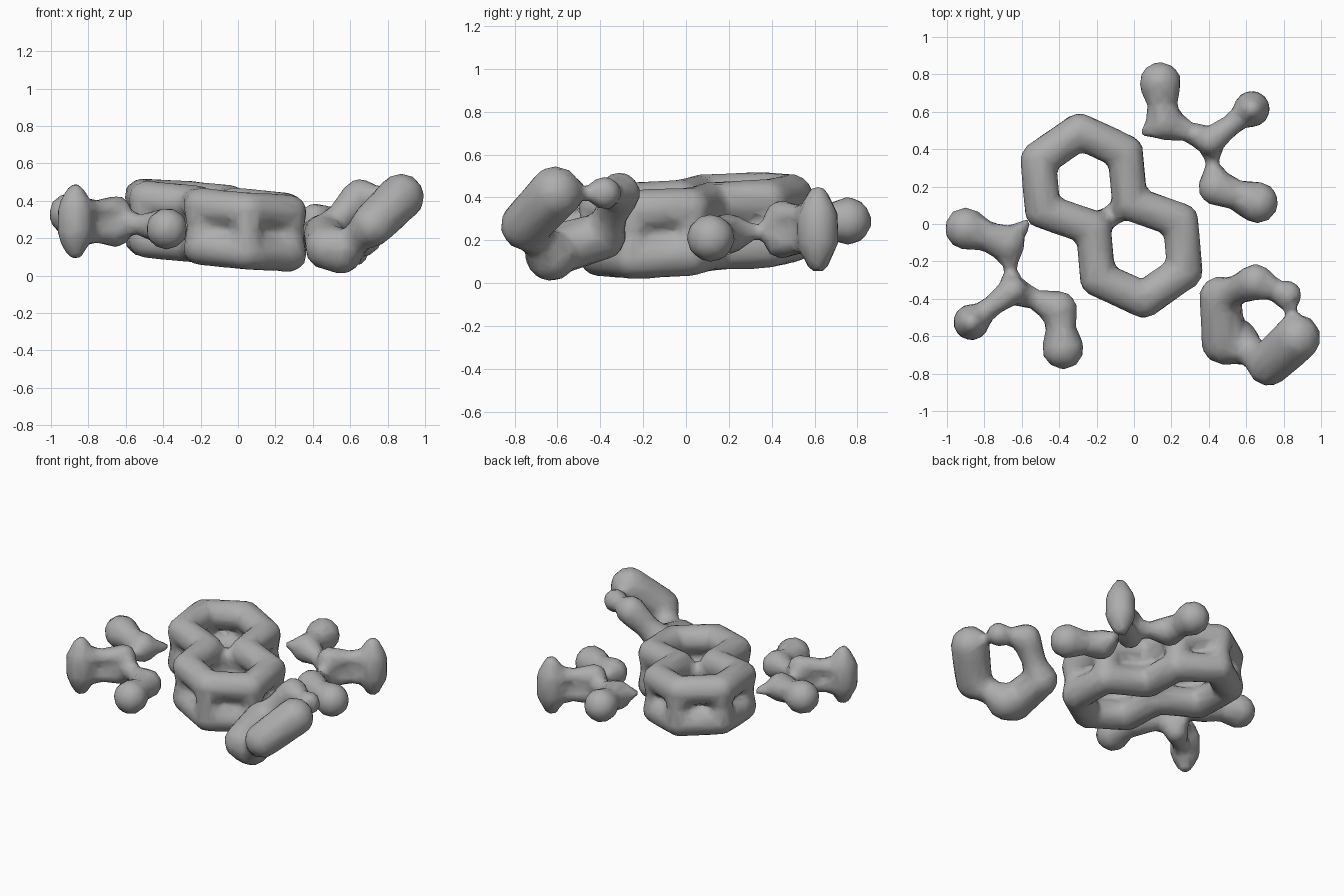
import bpy, bmesh, math
from mathutils import Vector, Matrix

cube = bpy.data.objects.get("Cube")
if cube:
    bpy.data.objects.remove(cube, do_unlink=True)

colour = (.42, .42, .42, 1)
grey = bpy.data.materials.new("mid_grey")
grey.use_nodes = True
grey.diffuse_color = colour
grey.node_tree.nodes["Principled BSDF"].inputs["Base Color"].default_value = colour

# Shared bead radii and the point about which the symmetric parts are arranged
hair, thin, slim, full, fat = .03, .055, .08, .1, .115
centre = Vector((-.12, .045, .27))
up = Vector((0, 0, 1))


def strand(bm, *beads, closed=False):
    """Lay overlapping beads along a path of (point, radius) pairs."""
    following = beads[1:] + beads[:1] if closed else beads[1:]
    for (start, start_radius), (end, end_radius) in zip(beads, following):
        steps = max(1, math.ceil((end - start).length / .025))
        for step in range(steps + 1):
            t = step / steps
            radius = start_radius + (end_radius - start_radius) * t
            bmesh.ops.create_icosphere(bm, subdivisions=2, radius=radius,
                                       matrix=Matrix.Translation(start.lerp(end, t)))


def fuse(name, bm):
    """Melt the beads into one soft low-poly skin."""
    mesh = bpy.data.meshes.new(name)
    bm.to_mesh(mesh)
    bm.free()
    mesh.materials.append(grey)
    ob = bpy.data.objects.new(name, mesh)
    bpy.context.scene.collection.objects.link(ob)
    skin = ob.modifiers.new("skin", 'REMESH')
    skin.mode = 'VOXEL'
    skin.voxel_size = .022
    skin.use_smooth_shade = True
    soften = ob.modifiers.new("soften", 'SMOOTH')
    soften.iterations = 2
    facets = ob.modifiers.new("facets", 'DECIMATE')
    facets.ratio = .16


def on_plane(distance, degrees):
    """Polar offset on the gently tilted plane of the double ring."""
    angle = math.radians(degrees)
    x, y = distance * math.cos(angle), distance * math.sin(angle)
    return Vector((x, y, .04 * y - .08 * x))


# Double ring: the outline of two joined hexagons, doubled above and below
def double_ring():
    bm = bmesh.new()
    radius, axis = .27, 125
    corners = []
    for heading in (axis, axis + 180):
        middle = centre + on_plane(radius * math.cos(math.pi / 6), heading + 4)
        corners += [middle + on_plane(radius, heading + turn) for turn in range(-150, 91, 60)]
    lift = up * .11
    for layer in (lift, -lift):
        strand(bm, *[(corner + layer, full) for corner in corners], closed=True)
        # Sunken bridge between the two openings
        strand(bm, (corners[0] + layer, slim), (centre + layer * .4, thin), (corners[5] + layer, slim))
    # Posts at the corners
    for corner in corners:
        strand(bm, (corner - lift, full), (corner, slim), (corner + lift, full))
    fuse("double_ring", bm)


# Branched side groups: two lobed arms and an upright bar around a hub,
# repeated point for point through the centre; a fine tip touches the ring
def branch(name, sign, touch):
    def place(x, y, z):
        return centre + sign * Vector((x, y, z))

    hub = place(.53, .4, -.02)
    bar = place(.75, .57, -.02)
    back_knot, back_tip = place(.28, .5, .01), place(.26, .71, .02)
    side_neck = place(.54, .28, -.03)
    side_knot, side_tip = place(.56, .15, -.04), place(.78, .07, -.06)
    bm = bmesh.new()

    # Arm beside the ring
    strand(bm, (hub, slim), (hub.lerp(back_knot, .5), thin), (back_knot, full),
           (back_knot.lerp(back_tip, .5), slim), (back_tip, fat))

    # Arm with a pinched neck
    strand(bm, (hub, slim), (side_neck, hair), (side_knot, full),
           (side_knot.lerp(side_tip, .5), slim), (side_tip, fat))
    knot = min((back_knot, side_knot), key=lambda point: (point - touch).length)
    strand(bm, (knot, slim), (touch, hair))

    # Upright bar held by an upper and a lower prong
    strand(bm, (bar - up * .15, thin), (bar - up * .05, full), (bar + up * .05, full),
           (bar + up * .15, thin))
    for rise in (up * .06, -up * .06):
        strand(bm, (hub + rise, slim), (hub.lerp(bar, .5) + rise, thin), (bar + rise, slim))
    fuse(name, bm)


# Tilted loose ring: a low lobe, a high lobe and a knotted link
def loose_ring():
    low_back, low_front = Vector((.46, -.39, .22)), Vector((.48, -.63, .15))
    low_end = Vector((.55, -.63, .13))
    high_front, high_back = Vector((.72, -.75, .27)), Vector((.87, -.61, .42))
    link_knot, link_tip = Vector((.65, -.31, .42)), Vector((.82, -.38, .42))
    bm = bmesh.new()
    strand(bm, (low_back, fat), (low_front, .125), (low_end, .125))
    strand(bm, (low_end, fat), (low_end.lerp(high_front, .5), slim), (high_front, fat))
    strand(bm, (high_front, .12), (high_front.lerp(high_back, .5), .125), (high_back, .13))
    strand(bm, (low_back, full), (low_back.lerp(link_knot, .5), slim), (link_knot, full),
           (link_knot.lerp(link_tip, .6), thin), (link_tip, slim))
    # Fine tip of the link towards the high lobe
    strand(bm, (link_tip, thin), (link_tip.lerp(high_back, .5), hair), (high_back, full))
    fuse("loose_ring", bm)


double_ring()
branch("left_branch", 1, Vector((.06, .49, .3)))
branch("right_branch", -1, Vector((-.58, 0, .3)))
loose_ring()
